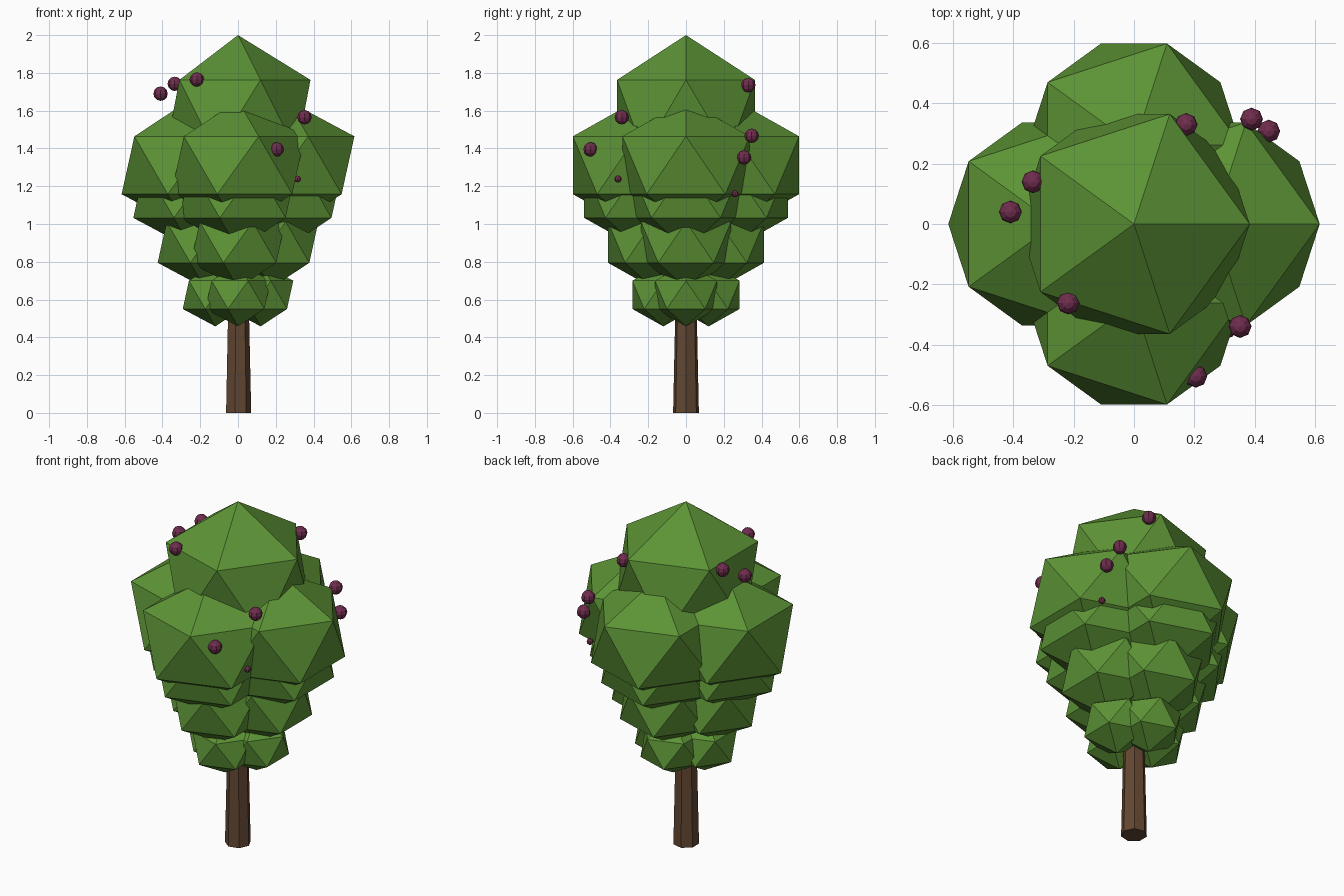
import bpy, math
from mathutils import Matrix

if "Cube" in bpy.data.objects:
    bpy.data.objects.remove(bpy.data.objects["Cube"])


def material(name, color):
    m = bpy.data.materials.new(name)
    m.diffuse_color = (*color, 1)
    m.use_nodes = True
    m.node_tree.nodes["Principled BSDF"].inputs["Base Color"].default_value = m.diffuse_color
    return m


leaf = material("leaf green", (0.108, 0.292, 0.036))
bark = material("bark brown", (0.125, 0.064, 0.032))
fruit = material("berry purple", (0.16, 0.026, 0.075))


def finish(name, mat):
    ob = bpy.context.object
    ob.name = name
    ob.data.materials.append(mat)
    return ob


def clump(name, x, y, z, r, squash):
    # flat-shaded 20-sided leaf clump, slightly squashed in height
    bpy.ops.mesh.primitive_ico_sphere_add(subdivisions=1, radius=r, location=(x, y, z))
    ob = finish(name, leaf)
    ob.scale.z = squash


def berry(name, loc, r):
    bpy.ops.mesh.primitive_uv_sphere_add(segments=8, ring_count=6, radius=r, location=loc)
    finish(name, fruit)


# Trunk: tapered seven-sided post running up into the leaves
bpy.ops.mesh.primitive_cone_add(vertices=7, radius1=0.07, radius2=0.048, depth=1.0,
                                location=(0, 0, 0.5))
trunk = finish("trunk", bark)
trunk.data.transform(Matrix.Rotation(math.radians(-90), 4, 'Z'))

# Leaf tiers, four clumps each: (distance from axis, height, radius)
tiers = [(0.120, 0.625, 0.193),
         (0.175, 0.903, 0.280),
         (0.243, 1.167, 0.348),
         (0.262, 1.311, 0.396)]
for t, (d, z, r) in enumerate(tiers, 1):
    for side, sx, sy in (("right", 1, 0), ("back", 0, 1), ("left", -1, 0), ("front", 0, -1)):
        clump(f"leaf_tier_{t}_{side}", d * sx, d * sy, z, r, 0.865)

# Crown clump
clump("leaf_crown", 0, 0, 1.571, 0.429, 1.0)

# Berries
for i, p in enumerate([(-0.41, 0.04, 1.69), (-0.335, 0.14, 1.742), (-0.218, -0.262, 1.765),
                       (0.352, -0.34, 1.565), (0.205, -0.505, 1.395), (0.173, 0.33, 1.735),
                       (0.39, 0.348, 1.467), (0.447, 0.308, 1.352)], 1):
    berry(f"berry_{i}", p, 0.038)

# Two small berries peeking out between clumps
berry("small_berry_1", (0.315, -0.36, 1.238), 0.018)
berry("small_berry_2", (0.44, 0.26, 1.16), 0.018)
